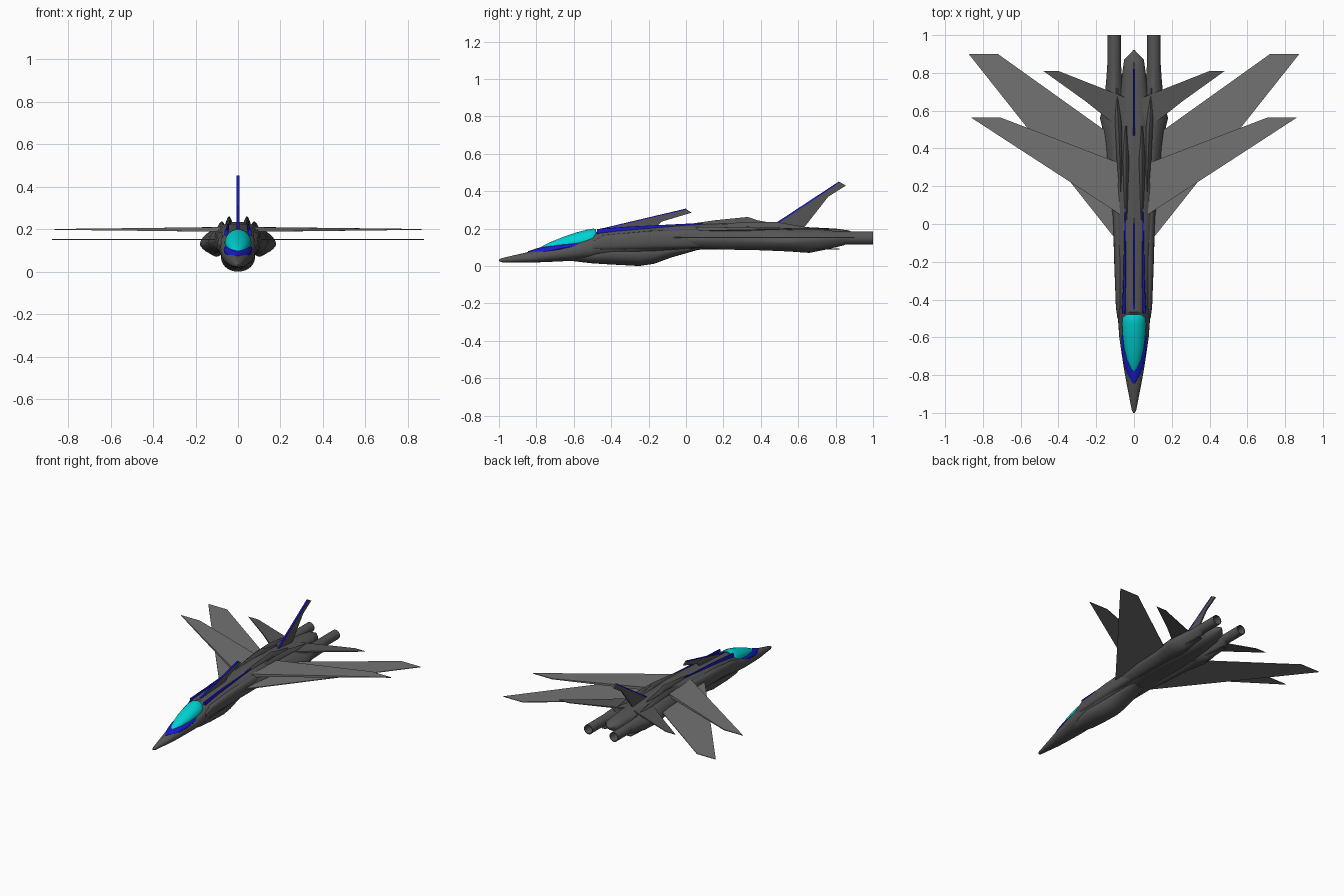
import bpy, bmesh
from math import sin, cos, pi, radians


def material(name, rgb):
    m = bpy.data.materials.new(name)
    m.diffuse_color = (*rgb, 1)
    return m


DARK = material("dark_grey", (0.09, 0.09, 0.09))
WING = material("wing_grey", (0.17, 0.17, 0.17))
BLUE = material("blue_trim", (0.01, 0.01, 0.6))
CYAN = material("canopy_cyan", (0.0, 0.65, 0.65))


def finish(bm, name, mat, mirror=False, smooth=True):
    bmesh.ops.recalc_face_normals(bm, faces=bm.faces)
    me = bpy.data.meshes.new(name)
    bm.to_mesh(me)
    bm.free()
    ob = bpy.data.objects.new(name, me)
    bpy.context.collection.objects.link(ob)
    me.materials.append(mat)
    if smooth:
        bpy.ops.object.select_all(action='DESELECT')
        ob.select_set(True)
        bpy.context.view_layer.objects.active = ob
        bpy.ops.object.shade_smooth_by_angle(angle=radians(35))
    if mirror:
        ob.modifiers.new("mirror", 'MIRROR').use_axis[0] = True
    return ob


def spow(v, p):
    return (1 if v >= 0 else -1) * abs(v) ** p


def loft(name, sections, mat, power=2.0, mirror=False, n=28):
    """Skin rings along y; section = (y, half width, z bottom, z middle, z top, centre x)."""
    bm = bmesh.new()
    rings = []
    for y, w, zb, zm, zt, *cx in sections:
        ring = []
        for i in range(n):
            c, s = (spow(f(2 * pi * i / n), 2 / power) for f in (cos, sin))
            z = zm + s * ((zt - zm) if s > 0 else (zm - zb))
            ring.append(bm.verts.new(((cx[0] if cx else 0) + w * c, y, z)))
        rings.append(ring)
    for a, b in zip(rings, rings[1:]):
        for i in range(n):
            j = (i + 1) % n
            bm.faces.new((a[i], a[j], b[j], b[i]))
    bm.faces.new(rings[0])
    bm.faces.new(rings[-1])
    return finish(bm, name, mat, mirror)


def plate(name, outline, mat, place, mirror=False):
    """Flat panel; outline = (u, v, half thickness); place maps (u, v, offset) to xyz."""
    bm = bmesh.new()
    top = [bm.verts.new(place(u, v, t)) for u, v, t in outline]
    low = [bm.verts.new(place(u, v, -t)) for u, v, t in outline]
    bm.faces.new(top)
    bm.faces.new(low[::-1])
    for i in range(len(top)):
        j = (i + 1) % len(top)
        bm.faces.new((top[i], low[i], low[j], top[j]))
    return finish(bm, name, mat, mirror, smooth=False)


def level(z):
    return lambda u, v, t: (u, v, z + t)


def upright(u, v, t):
    return (t, u, v)


# Main body from nose to tail
loft("fuselage", [
    (-1.0, .004, .026, .03, .034), (-.985, .012, .02, .03, .042),
    (-.83, .042, .018, .045, .078), (-.75, .056, .021, .058, .098),
    (-.6, .078, .028, .08, .125), (-.5, .085, .035, .1, .165),
    (-.465, .087, .04, .11, .196), (-.2, .097, .06, .13, .212),
    (0, .106, .085, .14, .225), (.2, .112, .09, .145, .235),
    (.4, .108, .085, .145, .228), (.6, .085, .085, .145, .21),
    (.8, .062, .1, .15, .2), (.87, .052, .12, .155, .19),
    (.92, .004, .155, .16, .165)], DARK, 2.3)

# Belly bulge
loft("belly", [
    (-.64, .03, .03, .05, .07), (-.5, .07, .014, .06, .11),
    (-.4, .08, .008, .066, .13), (-.25, .077, .0, .064, .13),
    (-.17, .073, .012, .07, .13), (-.08, .068, .045, .085, .13),
    (.06, .055, .085, .1, .13)], DARK, 2.1)

# Side air ducts
loft("side_duct", [
    (-.5, .012, .09, .11, .13, .076), (-.44, .022, .085, .125, .165, .074),
    (-.2, .03, .09, .14, .188, .075), (.05, .035, .095, .145, .2, .077),
    (.25, .03, .1, .145, .19, .08)], DARK, 2.6, True, 20)

# Engine housings
loft("engine_housing", [
    (0, .03, .1, .14, .18, .08), (.2, .05, .088, .14, .2, .09),
    (.4, .055, .084, .135, .205, .095), (.5, .068, .08, .13, .205, .098),
    (.56, .08, .077, .13, .2, .1), (.66, .056, .07, .135, .2, .102),
    (.75, .043, .088, .145, .19, .105), (.85, .036, .112, .15, .185, .105)],
    DARK, 1.6, True, 24)

# Raised ridges on the back
loft("inner_ridge", [
    (.02, .006, .2, .215, .225, .04), (.15, .013, .2, .22, .244, .042),
    (.33, .018, .2, .22, .262, .042), (.38, .018, .19, .21, .245, .042),
    (.52, .01, .17, .19, .218, .042)], DARK, 1.4, True, 12)
loft("outer_ridge", [
    (.12, .006, .18, .2, .212, .07), (.3, .017, .18, .2, .236, .073),
    (.48, .022, .17, .19, .236, .08), (.56, .02, .17, .19, .222, .085),
    (.72, .01, .16, .18, .195, .09)], DARK, 1.4, True, 12)

# Exhaust tubes with a recessed end
R, EX, EZ = .035, .105, .15
loft("exhaust", [(y, r, EZ - r, EZ, EZ + r, EX) for y, r in
     ((.6, R * .9), (.7, R), (1.0, R), (1.0, R * .86), (.92, R * .7))], DARK, 2, True, 24)

# Cockpit glass
loft("canopy", [
    (-.78, .004, .09, .094, .098), (-.765, .018, .085, .096, .108),
    (-.72, .037, .085, .105, .13), (-.65, .053, .095, .117, .158),
    (-.58, .061, .105, .128, .181), (-.53, .063, .115, .135, .194),
    (-.495, .061, .125, .14, .2), (-.48, .05, .13, .145, .196)], CYAN, 2)

# Blue collar ahead of the canopy
loft("canopy_trim", [
    (-.845, .004, .07, .074, .079), (-.8, .034, .06, .072, .094),
    (-.75, .051, .065, .08, .106), (-.68, .064, .075, .092, .122),
    (-.6, .068, .085, .105, .133), (-.52, .066, .1, .12, .14)], BLUE, 2)

# Blue stripes along the back
loft("back_stripe", [
    (-.475, .009, .17, .18, .198, .055), (-.3, .007, .18, .2, .211, .05),
    (0, .005, .2, .215, .226, .046), (.1, .003, .2, .22, .23, .045)],
    BLUE, 3, True, 12)

# Swing wings, upper and lower pair
plate("upper_wing", [(.05, .035, .011), (.865, .565, .002), (.71, .565, .003),
                     (.11, .335, .011), (.05, .31, .011)], WING, level(.199), True)
plate("lower_wing", [(.05, -.14, .003), (.875, .9, .002), (.72, .9, .002),
                     (.16, .5, .003), (.05, .42, .003)], WING, level(.152), True)

# Tailplanes and small lower fins
plate("tailplane", [(.02, .46, .006), (.25, .645, .005), (.48, .81, .002),
                    (.4, .81, .002), (.02, .66, .006)], DARK, level(.197), True)
plate("lower_fin", [(.06, .55, .004), (.13, .62, .004), (.12, .82, .003),
                    (.09, .82, .003)], DARK, level(.091), True)

# Upright fins, each with a blue leading edge
T = .005
plate("tail_fin", [(.43, .195, T), (.82, .45, T), (.855, .43, T), (.76, .37, T),
                   (.635, .21, T), (.6, .18, T)], DARK, upright)
plate("tail_fin_edge", [(.427, .195, T + .001), (.818, .452, T + .001),
                        (.822, .446, T + .001), (.44, .193, T + .001)], BLUE, upright)
plate("dorsal_fin", [(-.45, .2, T), (0, .305, T), (.03, .285, T), (-.13, .237, T),
                     (-.17, .2, T)], DARK, upright)
plate("dorsal_fin_edge", [(-.453, .2, T + .001), (0, .307, T + .001),
                          (.003, .302, T + .001), (-.43, .2, T + .001)], BLUE, upright)
